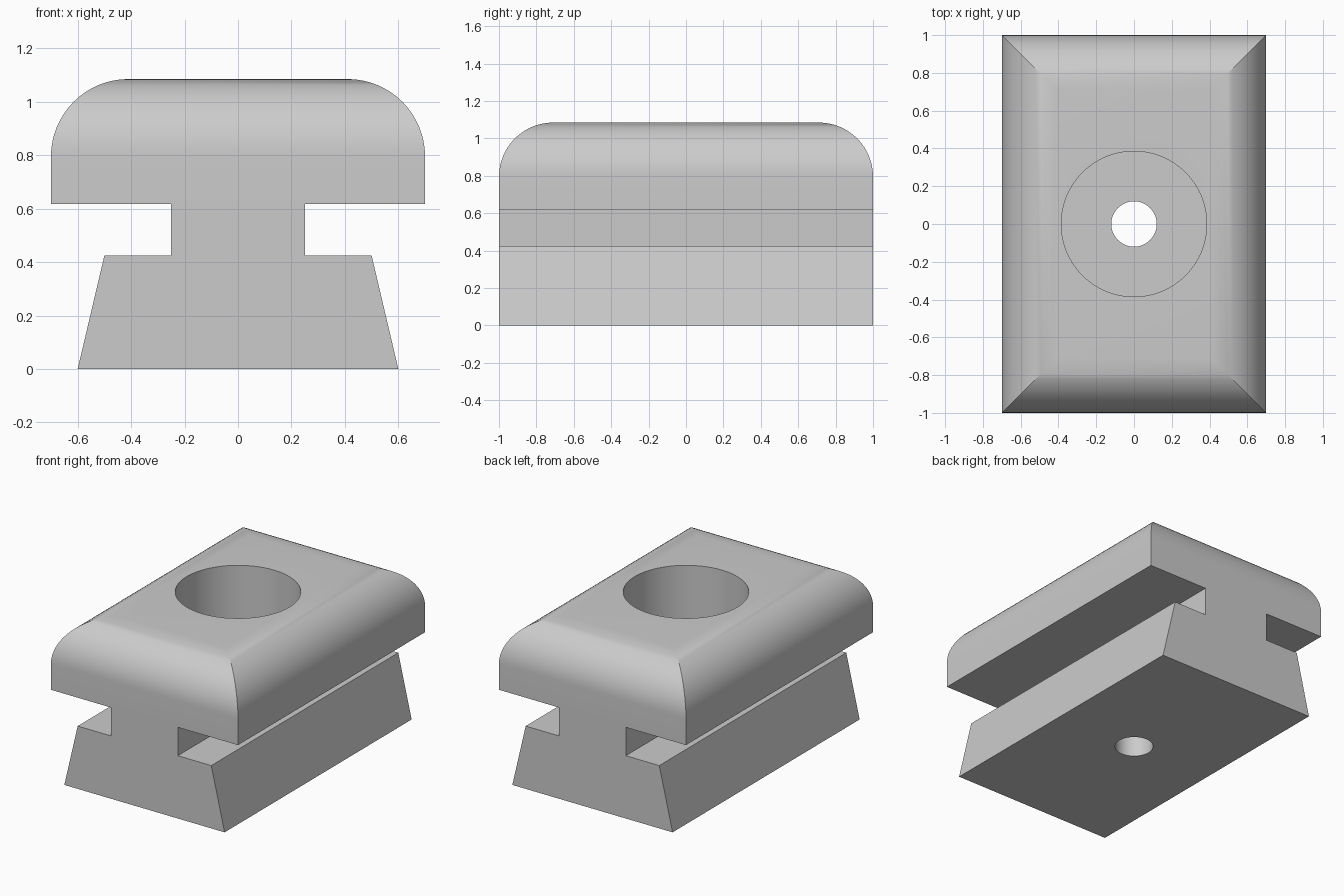
import bpy, bmesh, math
from mathutils import Vector

if "Cube" in bpy.data.objects:
    bpy.data.objects.remove(bpy.data.objects["Cube"])

TOP, RADIUS = 1.085, 0.29
SEAT = 0.68  # floor of the counterbore

steel = bpy.data.materials.new("grey steel")
steel.use_nodes = True
COLOUR = (0.6, 0.6, 0.6, 1)
steel.diffuse_color = COLOUR
steel.node_tree.nodes["Principled BSDF"].inputs["Base Color"].default_value = COLOUR


def shoulder(half, steps=16):
    """Quarter round from the vertical side up to the flat top."""
    angles = [math.pi / 2 * i / steps for i in range(steps + 1)]
    return [(half - RADIUS + RADIUS * math.cos(a), TOP - RADIUS + RADIUS * math.sin(a))
            for a in angles]


def prism(name, half_profile, axis, half_length):
    """Mirror a half profile about z and extrude it along x or y."""
    outline = half_profile + [(-u, z) for u, z in reversed(half_profile)]
    place = (lambda u, v, z: (u, v, z)) if axis == "y" else (lambda u, v, z: (v, u, z))
    bm = bmesh.new()
    face = bm.faces.new([bm.verts.new(place(u, -half_length, z)) for u, z in outline])
    ext = bmesh.ops.extrude_face_region(bm, geom=[face])["geom"]
    bmesh.ops.translate(bm, vec=Vector(place(0, 2 * half_length, 0)),
                        verts=[g for g in ext if isinstance(g, bmesh.types.BMVert)])
    bmesh.ops.recalc_face_normals(bm, faces=bm.faces)
    mesh = bpy.data.meshes.new(name)
    bm.to_mesh(mesh)
    bm.free()
    mesh.materials.append(steel)
    obj = bpy.data.objects.new(name, mesh)
    bpy.context.collection.objects.link(obj)
    return obj


def bore(name, radius, low, high):
    bpy.ops.mesh.primitive_cylinder_add(vertices=64, radius=radius, depth=high - low,
                                        location=(0, 0, (low + high) / 2))
    obj = bpy.context.object
    obj.name = name
    obj.data.materials.append(steel)
    return obj


def cut(target, tool, operation):
    """Apply a boolean and discard the tool."""
    tool.hide_render = True
    mod = target.modifiers.new(tool.name, "BOOLEAN")
    mod.operation, mod.solver, mod.object = operation, "EXACT", tool
    bpy.context.view_layer.objects.active = target
    bpy.ops.object.modifier_apply(modifier=mod.name)
    bpy.data.objects.remove(tool)


# Slotted cross-section: tapered foot, narrow neck and rounded cap
section = [(0.6, 0), (0.5, 0.425), (0.25, 0.425), (0.25, 0.617), (0.7, 0.617)]
block = prism("slot_block", section + shoulder(0.7), "y", 1.2)

# Rounded ends, meeting the side rounds in mitred corners
cut(block, prism("end_rounding", [(1, -0.2)] + shoulder(1), "x", 1), "INTERSECT")

# Counterbore and through hole
cut(block, bore("counterbore", 0.385, SEAT, 1.5), "DIFFERENCE")
cut(block, bore("through_hole", 0.12, -0.5, 1.5), "DIFFERENCE")

bpy.ops.object.select_all(action="DESELECT")
block.select_set(True)
bpy.context.view_layer.objects.active = block
bpy.ops.object.shade_smooth_by_angle(angle=math.radians(25))
